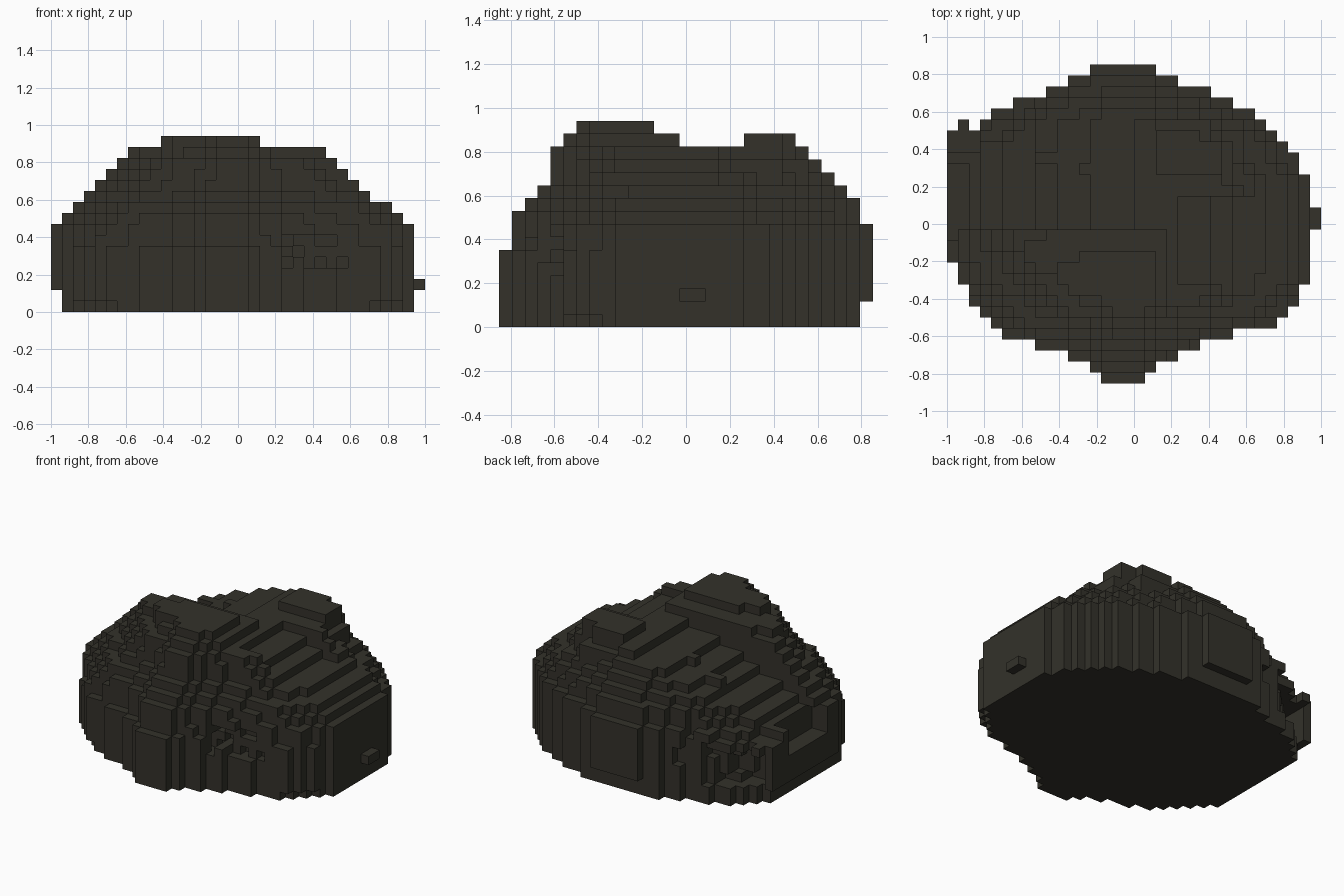
import bpy, bmesh, random
from mathutils import Vector

random.seed(4)
if "Cube" in bpy.data.objects:
    bpy.data.objects.remove(bpy.data.objects["Cube"])

CELL = 2 / 34
NX, NY, NZ = 34, 29, 16

# Widest plan outline of the boulder
OUTLINE = [(-.1, -.86), (-.36, -.68), (-.53, -.64), (-.71, -.59), (-.82, -.47), (-.94, -.29),
           (-.95, -.21), (-1, -.19), (-1, .49), (-.94, .545), (-.78, .58), (-.65, .65),
           (-.47, .71), (-.15, .86), (.03, .86), (.38, .71), (.65, .59), (.77, .46),
           (.93, .25), (.94, -.28), (.87, -.4), (.77, -.54), (.53, -.59), (.35, -.645),
           (.25, -.69), (-.02, -.86)]

# Reach of each side by height
WEST = [(.45, 1), (.5, .94), (.85, .59)]
EAST = [(.45, .94), (.5, .88), (.56, .82), (.62, .7), (.85, .47)]
FRONT = [(.32, .85), (.38, .79), (.5, .79), (.68, .62), (.79, .62), (.91, .5)]
BACK = [(.45, .85), (.5, .79), (.56, .79), (.85, .5)]


def reach(profile, z):
    if z <= profile[0][0]:
        return profile[0][1]
    for (z0, r0), (z1, r1) in zip(profile, profile[1:]):
        if z <= z1:
            return r0 + (r1 - r0) * (z - z0) / (z1 - z0)
    return profile[-1][1]


def in_outline(x, y):
    inside = False
    for (x0, y0), (x1, y1) in zip(OUTLINE, OUTLINE[1:] + OUTLINE[:1]):
        if (y0 > y) != (y1 > y) and x < x0 + (y - y0) * (x1 - x0) / (y1 - y0):
            inside = not inside
    return inside


def top_limit(x, y):
    """Height of the front crown and the saddle behind it."""
    if -.41 < x < .12 and -.5 < y < -.15 and y < -.1 - .35 * abs(x + .05):
        return .95
    if -.59 < x < .2 and -.56 < y < -.03 and y < .15 - .5 * abs(x + .03):
        return .89
    if x > .15 and -.3 < y < .15:
        return .83 - .4 * (x - .15)
    if x > 0 or y < 0:
        return .83
    return .78 + .4 * min(0, x + .15)


def centre(i, j, k):
    return Vector((i - NX / 2 + .5, j - NY / 2 + .5, k + .5)) * CELL


def solid(x, y, z):
    if z > top_limit(x, y):
        return False
    # Undercut along the back tip, west side and the corner between them
    if z < .12 and (y > .79 or x < -.94 or y - x > 1.35):
        return False
    # Bottom edge is chipped at both front corners
    if z < .06 and abs(x) - y > 1.25:
        return False
    # Carved back corner, with a hanging post left at its edge
    if .12 < z < .36 and x > -.94 and y - x > 1.24:
        return False
    px = x / (reach(WEST, z) + .005) if x < 0 else x * .94 / (reach(EAST, z) + .005)
    py = y * .85 / (reach(FRONT if y < 0 else BACK, z) + .005)
    # Upper corners are rounded off, except below the back crown
    if z > .4 and min(x, y) < 0 and abs(px) + abs(py) / .85 > 1.52 - .3 * z:
        return False
    return in_outline(px, py)


cells = {(i, j, k) for i in range(NX) for j in range(NY) for k in range(NZ)
         if solid(*centre(i, j, k))}


def box_cells(lo, hi):
    return {(i, j, k) for i in range(NX) for j in range(NY) for k in range(NZ)
            if all(a < c < b for a, c, b in zip(lo, centre(i, j, k), hi))}


# Pockets in the west and front faces
cells -= box_cells((-1.1, -.1, .29), (-.9, .33, .48))
cells -= box_cells((.24, -.9, .24), (.47, -.56, .42))
# Back crown in steps
cells |= box_cells((.17, .26, .7), (.47, .44, .89))
cells |= box_cells((.1, .26, .7), (.36, .5, .89))
cells |= box_cells((.1, .15, .55), (.53, .44, .77))
cells |= box_cells((.1, .15, .55), (.42, .56, .77))
cells |= box_cells((.1, .15, .5), (.59, .5, .65))
# Small lumps
cells |= box_cells((.9, -.03, .12), (1.01, .09, .18))
cells |= box_cells((-.53, .3, .6), (-.36, .4, .71))
cells |= box_cells((-.3, .27, .6), (-.23, .33, .77))
cells |= box_cells((.29, -.66, .24), (.36, -.5, .3))

# Weathered patches lose scattered surface cells
STEPS = [(1, 0, 0), (-1, 0, 0), (0, 1, 0), (0, -1, 0), (0, 0, 1), (0, 0, -1)]


def neighbour(c, d):
    return tuple(a + b for a, b in zip(c, d))


def rough_zone(p):
    front_patch = .12 < p.x < .6 and p.y < -.45 and .18 < p.z < .55
    back_patch = -.9 < p.x < -.4 and p.y > .4 and .1 < p.z < .5
    return front_patch or back_patch


worn = {c for c in sorted(cells) if rough_zone(centre(*c))
        and any(neighbour(c, d) not in cells for d in STEPS) and random.random() < .2}
cells -= worn

# Skin of exposed square faces
bm = bmesh.new()
corners = {}


def corner(key):
    if key not in corners:
        i, j, k = key
        corners[key] = bm.verts.new(((i - NX / 2) * CELL, (j - NY / 2) * CELL, k * CELL))
    return corners[key]


for c in sorted(cells):
    for d in STEPS:
        if neighbour(c, d) in cells:
            continue
        axis = [abs(n) for n in d].index(1)
        u, v = (axis + 1) % 3, (axis + 2) % 3
        loop = []
        for du, dv in ((0, 0), (1, 0), (1, 1), (0, 1)):
            p = list(c)
            p[axis] += max(d[axis], 0)
            p[u] += du
            p[v] += dv
            loop.append(corner(tuple(p)))
        bm.faces.new(loop if d[axis] > 0 else loop[::-1])

mesh = bpy.data.meshes.new("boulder")
bm.to_mesh(mesh)
bm.free()

# Dark stone colour
stone = bpy.data.materials.new("dark_stone")
stone.use_nodes = True
colour = (.033, .031, .023, 1)
stone.diffuse_color = colour
shader = stone.node_tree.nodes["Principled BSDF"]
shader.inputs["Base Color"].default_value = colour
shader.inputs["Roughness"].default_value = .9
mesh.materials.append(stone)
bpy.context.collection.objects.link(bpy.data.objects.new("boulder", mesh))
